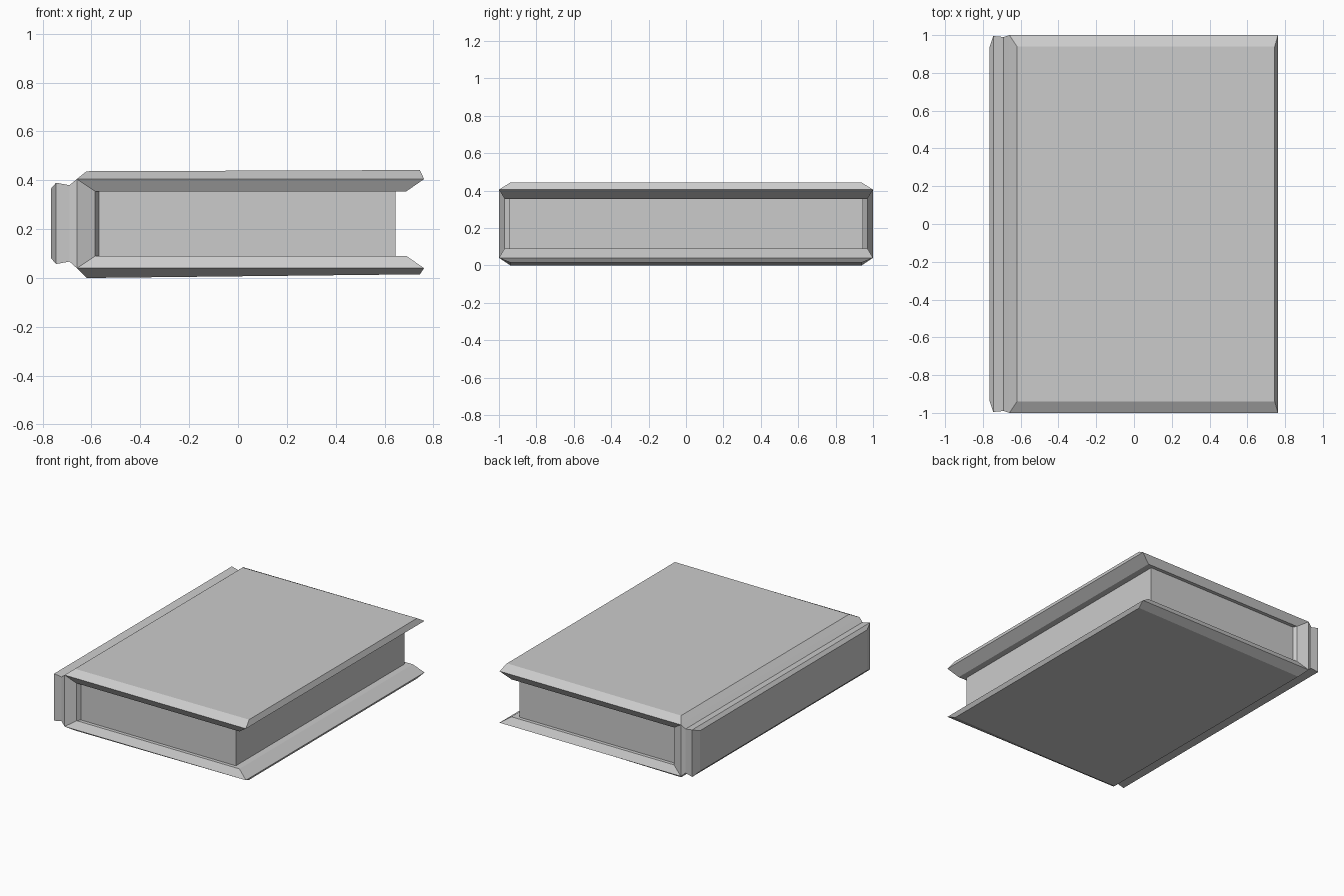
import bpy, bmesh

if "Cube" in bpy.data.objects:
    bpy.data.objects.remove(bpy.data.objects["Cube"])


def new_object(name, bm):
    bmesh.ops.remove_doubles(bm, verts=bm.verts[:], dist=0.0005)
    bmesh.ops.recalc_face_normals(bm, faces=bm.faces[:])
    mesh = bpy.data.meshes.new(name)
    bm.to_mesh(mesh)
    bm.free()
    obj = bpy.data.objects.new(name, mesh)
    bpy.context.collection.objects.link(obj)
    return obj


def loft(bm, rings, skip=(), caps=(True, True)):
    """Bridge four-cornered rings; skip lists (span, side) pairs left open."""
    loops = [[bm.verts.new(p) for p in ring] for ring in rings]
    for s, (a, b) in enumerate(zip(loops, loops[1:])):
        for i in range(4):
            if (s, i) not in skip:
                j = (i + 1) % 4
                bm.faces.new((a[i], a[j], b[j], b[i]))
    for loop, capped in zip((loops[0], loops[-1]), caps):
        if capped:
            bm.faces.new(loop)


def board_ring(x0, x1, y, z0, z1):
    return [(x0, -y, z0), (x1, -y, z1), (x1, y, z1), (x0, y, z0)]


def spine_ring(x, y, z0, z1):
    return [(x, -y, z0), (x, y, z0), (x, y, z1), (x, -y, z1)]


cover = bmesh.new()

# Top and bottom boards: outer face, rim, inner face (mitred into the spine)
for outer_l, outer_r, rim, inner in ((0.437, 0.442, 0.405, 0.355),
                                     (0.0, 0.015, 0.04, 0.09)):
    loft(cover, [board_ring(-0.62, 0.745, 0.94, outer_l, outer_r),
                 board_ring(-0.66, 0.762, 1.0, rim, rim),
                 board_ring(-0.585, 0.69, 0.97, inner, inner)],
         skip=[(1, 3)])

# Spine: bevelled back, shallow hinge groove, inner wall narrowing to the pages
loft(cover, [spine_ring(-0.765, 0.935, 0.08, 0.367),
             spine_ring(-0.745, 0.995, 0.057, 0.39),
             spine_ring(-0.69, 0.99, 0.067, 0.38),
             spine_ring(-0.66, 1.0, 0.04, 0.405),
             spine_ring(-0.585, 0.97, 0.09, 0.355),
             spine_ring(-0.57, 0.945, 0.09, 0.355)],
     skip=[(3, 0), (3, 2), (4, 0), (4, 2)], caps=(True, False))
new_object("book_cover", cover)

# Page block
pages = bmesh.new()
loft(pages, [board_ring(-0.57, 0.645, 0.945, z, z) for z in (0.09, 0.355)])
new_object("page_block", pages)
